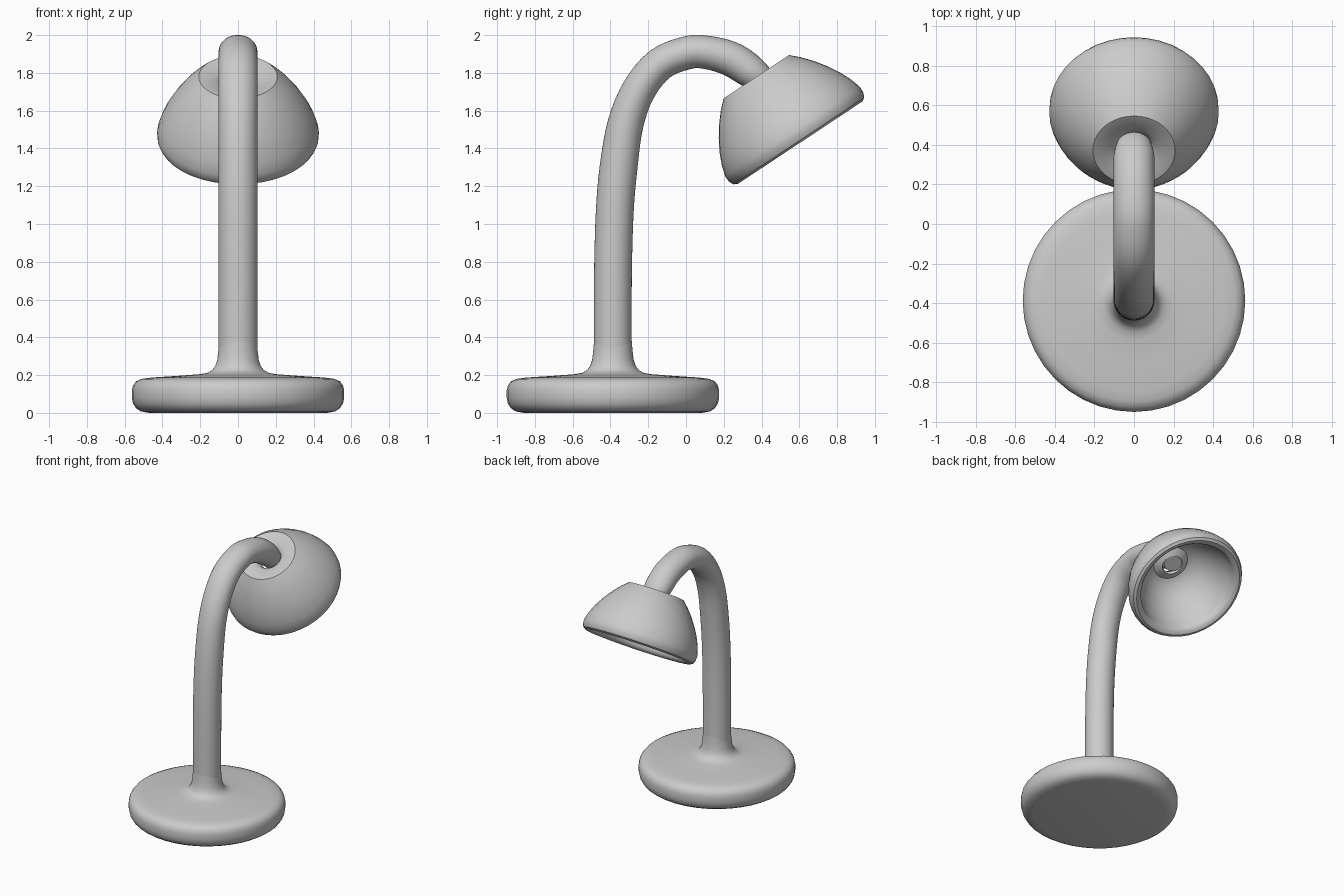
import bpy, math
from mathutils import Vector

if "Cube" in bpy.data.objects:
    bpy.data.objects.remove(bpy.data.objects["Cube"])

SEG = 40


def finish(name, verts, faces, angle):
    me = bpy.data.meshes.new(name)
    me.from_pydata(verts, [], faces)
    me.validate()
    ob = bpy.data.objects.new(name, me)
    bpy.context.collection.objects.link(ob)
    bpy.ops.object.select_all(action='DESELECT')
    ob.select_set(True)
    bpy.context.view_layer.objects.active = ob
    bpy.ops.object.mode_set(mode='EDIT')
    bpy.ops.mesh.select_all(action='SELECT')
    bpy.ops.mesh.normals_make_consistent(inside=False)
    bpy.ops.object.mode_set(mode='OBJECT')
    bpy.ops.object.shade_smooth_by_angle(angle=math.radians(angle))
    return ob


def bridge(rows, closed=False):
    """Quads between successive rings of SEG vertices."""
    faces = []
    for i in range(rows if closed else rows - 1):
        a, b = i * SEG, (i + 1) % rows * SEG
        for j in range(SEG):
            k = (j + 1) % SEG
            faces.append((a + j, a + k, b + k, b + j))
    return faces


def lathe(name, profile, closed, angle):
    verts = [(r * math.cos(2 * math.pi * j / SEG), r * math.sin(2 * math.pi * j / SEG), z)
             for r, z in profile for j in range(SEG)]
    n = len(profile)
    faces = bridge(n, closed)
    if not closed:
        faces += [tuple(range(SEG)), tuple(range((n - 1) * SEG, n * SEG))]
    return finish(name, verts, faces, angle)


def spline(pts, steps):
    """Catmull-Rom through the points."""
    p = [Vector(q) for q in pts]
    p = [2 * p[0] - p[1]] + p + [2 * p[-1] - p[-2]]
    out = []
    for i in range(1, len(p) - 2):
        a, b, c, d = p[i - 1:i + 3]
        for s in range(steps):
            t = s / steps
            out.append(0.5 * (2 * b + (c - a) * t + (2 * a - 5 * b + 4 * c - d) * t * t
                              + (3 * b - a - 3 * c + d) * t ** 3))
    return out + [p[-2]]


# round foot with a flare up to the stem
base = lathe("base", [
    (0.47, 0.0), (0.515, 0.008), (0.54, 0.025), (0.556, 0.05), (0.562, 0.08), (0.562, 0.12),
    (0.556, 0.145), (0.54, 0.167), (0.51, 0.18), (0.46, 0.187), (0.32, 0.196), (0.2, 0.205),
    (0.16, 0.213), (0.135, 0.228), (0.12, 0.25), (0.11, 0.28), (0.104, 0.33), (0.1, 0.38)],
    False, 50)
base.location = (0, -0.387, 0)

# gooseneck: (y, z, in-plane radius), half width across x stays near 0.103
path = spline([
    (-0.387, 0.25, 0.1), (-0.387, 0.7, 0.1), (-0.378, 1.05, 0.1), (-0.357, 1.3, 0.1),
    (-0.32, 1.53, 0.095), (-0.25, 1.71, 0.09), (-0.14, 1.845, 0.088), (0.0, 1.905, 0.088),
    (0.1, 1.91, 0.088), (0.23, 1.877, 0.092), (0.325, 1.82, 0.09), (0.39, 1.765, 0.078),
    (0.435, 1.705, 0.06)], 4)
verts = []
for i, (y, z, r) in enumerate(path):
    d = path[min(i + 1, len(path) - 1)] - path[max(i - 1, 0)]
    d = Vector((d.x, d.y)).normalized()
    w = min(0.103, r * 1.17)
    for j in range(SEG):
        a = 2 * math.pi * j / SEG
        s = r * math.sin(a)
        verts.append((w * math.cos(a), y - d.y * s, z + d.x * s))
n = len(path)
finish("arm", verts, bridge(n) + [tuple(range(SEG)), tuple(range((n - 1) * SEG, n * SEG))], 50)

# hollow shade, tilted forward, with a collar folding in round the arm
shade = lathe("shade", [
    (0.085, 0.375), (0.12, 0.402), (0.208, 0.413),
    (0.255, 0.368), (0.30, 0.315), (0.345, 0.252), (0.383, 0.187), (0.412, 0.12),
    (0.428, 0.065), (0.427, 0.03), (0.415, 0.005), (0.395, -0.006), (0.37, 0.0),
    (0.352, 0.02), (0.345, 0.06), (0.33, 0.115), (0.295, 0.19), (0.24, 0.27),
    (0.18, 0.33), (0.13, 0.345), (0.095, 0.325), (0.075, 0.315), (0.068, 0.335)],
    True, 35)
shade.location = (0, 0.6, 1.435)
shade.rotation_euler = (0.585, 0, 0)
